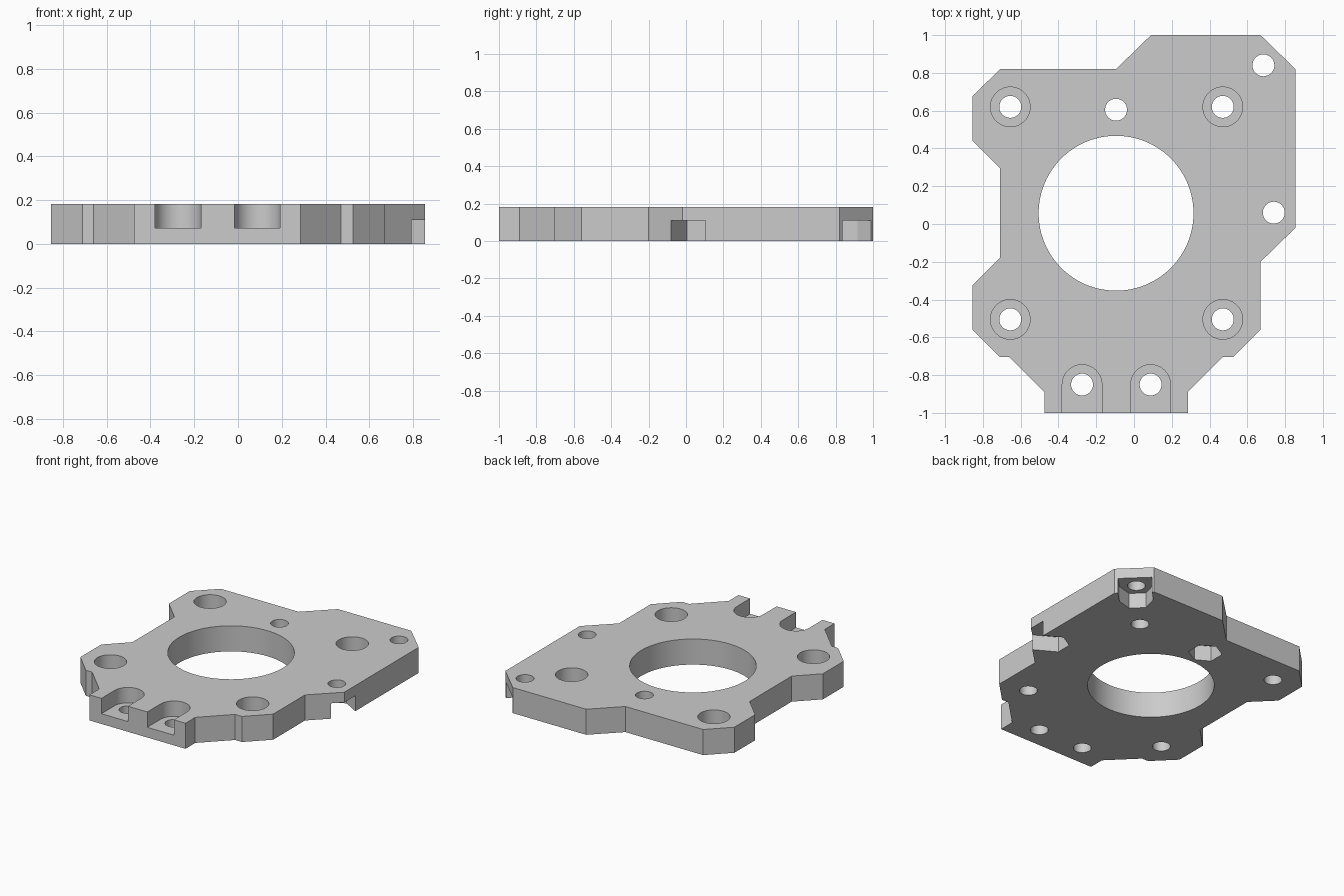
import bpy, bmesh
from math import cos, sin, pi, radians
from mathutils import Vector, Matrix

if "Cube" in bpy.data.objects:
    bpy.data.objects.remove(bpy.data.objects["Cube"])

THICK = 0.183       # plate thickness
SEAT = 0.073        # floor of the screw head recesses
NUT = 0.11          # depth of the nut traps
HOLE, HEAD, HEX = 0.058, 0.105, 0.11   # radii

grey = bpy.data.materials.new("plain grey")
grey.use_nodes = True
grey.diffuse_color = (0.6, 0.6, 0.6, 1)
grey.node_tree.nodes["Principled BSDF"].inputs["Base Color"].default_value = (0.6, 0.6, 0.6, 1)


def prism(name, points, z0, z1):
    """Extrude a flat counter-clockwise outline between two heights."""
    bm = bmesh.new()
    face = bm.faces.new([bm.verts.new((x, y, z0)) for x, y in points])
    top = bmesh.ops.extrude_face_region(bm, geom=[face])["geom"]
    bmesh.ops.translate(bm, vec=(0, 0, z1 - z0),
                        verts=[v for v in top if isinstance(v, bmesh.types.BMVert)])
    bmesh.ops.recalc_face_normals(bm, faces=bm.faces)
    mesh = bpy.data.meshes.new(name)
    bm.to_mesh(mesh)
    bm.free()
    mesh.materials.append(grey)
    obj = bpy.data.objects.new(name, mesh)
    bpy.context.collection.objects.link(obj)
    return obj


def ring(centre, r, sides=48, start=0):
    step = 2 * pi / sides
    return [(centre[0] + r * cos(start + i * step),
             centre[1] + r * sin(start + i * step)) for i in range(sides)]


def open_ring(centre, r, sides, start, heading, reach=0.3):
    """Back half of a ring, drawn out as a straight channel along heading."""
    back = [p for p in ring((0, 0), r, sides, start) if p[0] < 0.001]
    back.sort(key=lambda p: -p[1])
    half = max(y for x, y in back)
    local = back + [(reach, -half), (reach, half)]
    turn = Matrix.Rotation(radians(heading), 2)
    return [tuple(turn @ Vector(p) + Vector(centre)) for p in local]


# Plate outline
outline = [
    (0.09, 1), (-0.095, 0.82), (-0.71, 0.82), (-0.855, 0.675), (-0.855, 0.44),
    (-0.71, 0.295), (-0.71, -0.18), (-0.855, -0.325), (-0.855, -0.56),
    (-0.71, -0.705), (-0.66, -0.705), (-0.475, -0.89), (-0.475, -1),
    (0.285, -1), (0.285, -0.89), (0.47, -0.705), (0.525, -0.705),
    (0.67, -0.56), (0.67, -0.2), (0.855, -0.02), (0.855, 0.82), (0.67, 1)]
plate = prism("mounting_plate", outline, 0, THICK)


def cut(points, z0=-0.1, z1=0.3):
    cutter = prism("cutter", points, z0, z1)
    cutter.hide_render = True
    mod = plate.modifiers.new("cut", "BOOLEAN")
    mod.operation = "DIFFERENCE"
    mod.solver = "EXACT"
    mod.object = cutter
    bpy.context.view_layer.objects.active = plate
    bpy.ops.object.modifier_apply(modifier=mod.name)
    bpy.data.objects.remove(cutter)


# Large centre opening
cut(ring((-0.095, 0.057), 0.41, 96))

# Four counterbored corner holes
for x in (-0.655, 0.47):
    for y in (-0.505, 0.62):
        cut(ring((x, y), HEAD), SEAT)
        cut(ring((x, y), HOLE))

# Two recesses open to the front edge
for x in (-0.275, 0.088):
    cut(open_ring((x, -0.85), HEAD, 48, 0, -90), SEAT)
    cut(ring((x, -0.85), HOLE))

# Three holes with hexagonal nut traps underneath, two open to the edge
inner, corner, side = (-0.095, 0.605), (0.685, 0.84), (0.74, 0.06)
cut(ring(inner, HEX, 6, pi / 6), -0.1, NUT)
cut(open_ring(corner, HEX, 6, pi / 6, 45), -0.1, NUT)
cut(open_ring(side, HEX, 6, 0, -30), -0.1, NUT)
for centre in (inner, corner, side):
    cut(ring(centre, HOLE))

# Smooth bores, crisp edges
bpy.ops.object.select_all(action="DESELECT")
plate.select_set(True)
bpy.context.view_layer.objects.active = plate
bpy.ops.object.shade_smooth_by_angle(angle=radians(25))
